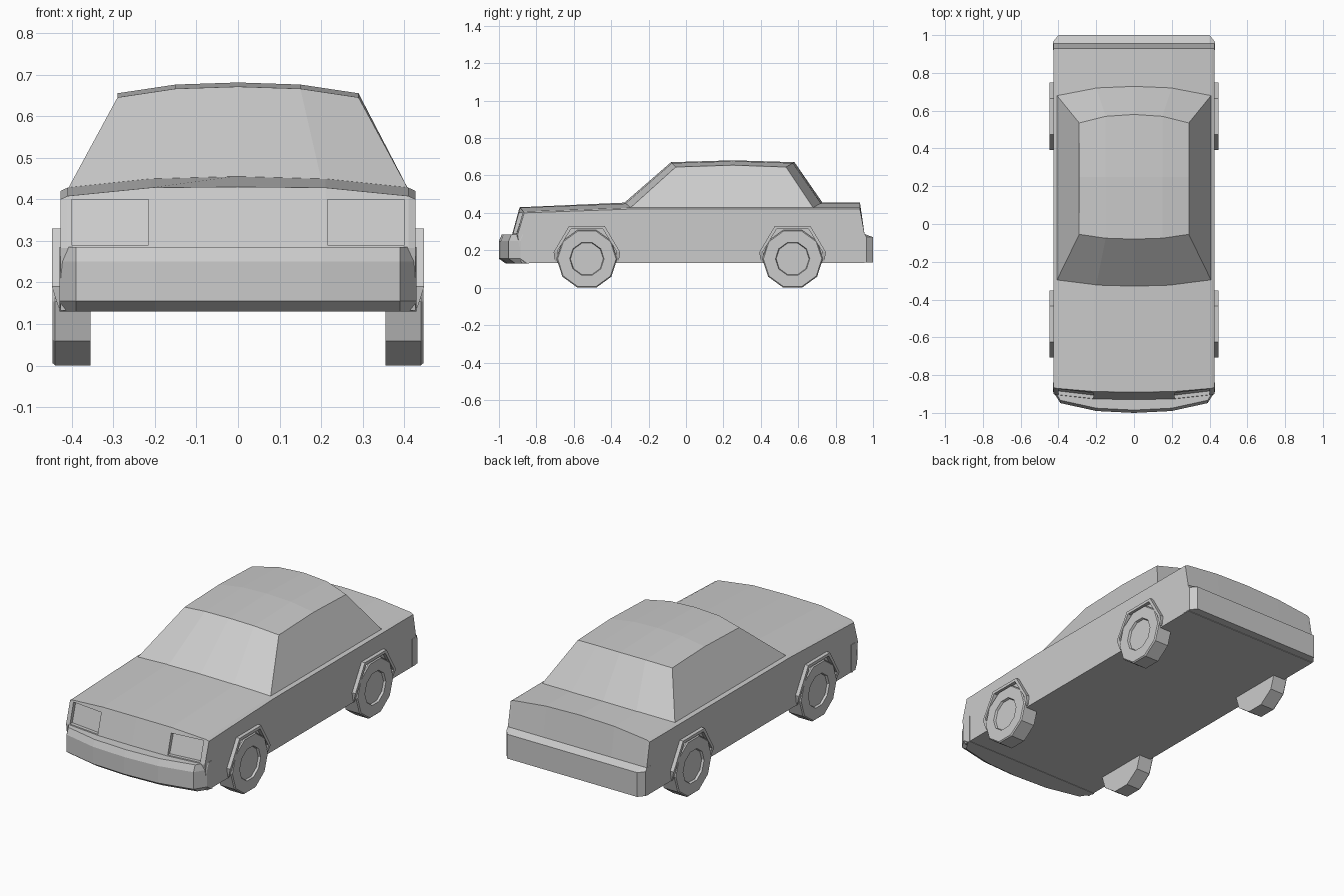
import bpy, bmesh, math

if "Cube" in bpy.data.objects:
    bpy.data.objects.remove(bpy.data.objects["Cube"])


def loft(name, sections):
    """Skin closed point rings into a capped solid."""
    bm = bmesh.new()
    rings = [[bm.verts.new(p) for p in s] for s in sections]
    n = len(rings[0])
    for a, b in zip(rings, rings[1:]):
        for i in range(n):
            j = (i + 1) % n
            bm.faces.new((a[i], a[j], b[j], b[i]))
    bm.faces.new(rings[0])
    bm.faces.new(rings[-1])
    bmesh.ops.recalc_face_normals(bm, faces=bm.faces)
    me = bpy.data.meshes.new(name)
    bm.to_mesh(me)
    bm.free()
    ob = bpy.data.objects.new(name, me)
    bpy.context.collection.objects.link(ob)
    return ob


def flip(section):
    return [(-x, y, z) for x, y, z in section]


def symmetric(half):
    """Half list runs from the centre line outwards."""
    return [flip(s) for s in reversed(half[1:])] + half


# Lower body: side profiles at several widths, crowned towards the middle
body_half = []
for x, y_top, y_low, z_nose, z_belt in [(0, -.89, -.93, .43, .456),
                                        (.21, -.887, -.927, .428, .45),
                                        (.41, -.87, -.905, .408, .428),
                                        (.427, -.865, -.90, .40, .42)]:
    profile = [(-.88, .132), (y_low, .283), (y_top, z_nose), (-.30, z_belt),
               (.93, z_belt), (.955, .285), (.955, .132)]
    body_half.append([(x, y, z) for y, z in profile])
body = loft("body", symmetric(body_half))

# Recessed headlight pockets
for side in (-1, 1):
    pocket = []
    for x, y_low, y_top in [(.215, -.906, -.872), (.40, -.884, -.852)]:
        pocket.append([(side * x, y, z) for y, z in
                       [(y_low, .29), (y_top, .40), (-1.1, .40), (-1.1, .29)]])
    cutter = loft("headlight_cutter", pocket)
    cutter.hide_render = True
    mod = body.modifiers.new("pocket", 'BOOLEAN')
    mod.operation = 'DIFFERENCE'
    mod.object = cutter
    bpy.context.view_layer.objects.active = body
    bpy.ops.object.modifier_apply(modifier=mod.name)
    bpy.data.objects.remove(cutter)

# Cabin: windscreen, crowned roof and rear window in one shell
cabin_half = []
for xb, xt, y0, zb, y1, zt, y2, y3 in [(0, 0, -.33, .454, -.08, .671, .58, .73),
                                       (.2, .15, -.325, .448, -.075, .666, .57, .722),
                                       (.412, .29, -.305, .42, -.055, .645, .535, .685)]:
    cabin_half.append([(xb, y0, zb), (xt, y1, zt), (xt, .25, zt + .01),
                       (xt, y2, zt), (xb, y3, zb)])
loft("cabin", symmetric(cabin_half))

# Front bumper, bowed with chamfered corners
front_half = []
for x, yo in [(0, -1), (.2, -.99), (.39, -.948), (.43, -.885)]:
    profile = [(-.84, .13), (yo + .035, .13), (yo, .155), (yo, .25),
               (yo + .015, .285), (-.84, .285)]
    front_half.append([(x, y, z) for y, z in profile])
loft("front_bumper", symmetric(front_half))

# Rear bumper, straight with chamfered corners
rear_half = []
for x, yo in [(0, 1), (.40, 1), (.428, .965)]:
    profile = [(.92, .135), (yo, .135), (yo, .27), (.955, .287), (.92, .287)]
    rear_half.append([(x, y, z) for y, z in profile])
loft("rear_bumper", symmetric(rear_half))

# Wheels with recessed hubs, and the angular arch trims around them
R = .162
ZC = R * math.cos(math.pi / 10)
ARCH = [(.17, .14, .148, .14, .432), (.178, .19, .158, .195, .448),
        (.095, .33, .085, .314, .448)]
for label, yc in (("front", -.53), ("rear", .57)):
    rings = []
    for x, r in [(.355, R), (.44, R), (.446, R - .006), (.446, .092), (.434, .088)]:
        angles = [math.pi / 10 + math.pi / 2 + i * math.pi / 5 for i in range(10)]
        rings.append([(x, yc + r * math.cos(a), ZC + r * math.sin(a)) for a in angles])
    path = [(-a, b, -c, d, x) for a, b, c, d, x in ARCH] + ARCH[::-1]
    trim = [[(.415, yc + a, b), (x, yc + a, b), (x, yc + c, d), (.415, yc + c, d)]
            for a, b, c, d, x in path]
    for part, secs in (("wheel", rings), ("wheel_arch", trim)):
        loft(f"{label}_{part}_right", secs)
        loft(f"{label}_{part}_left", [flip(s) for s in secs])
